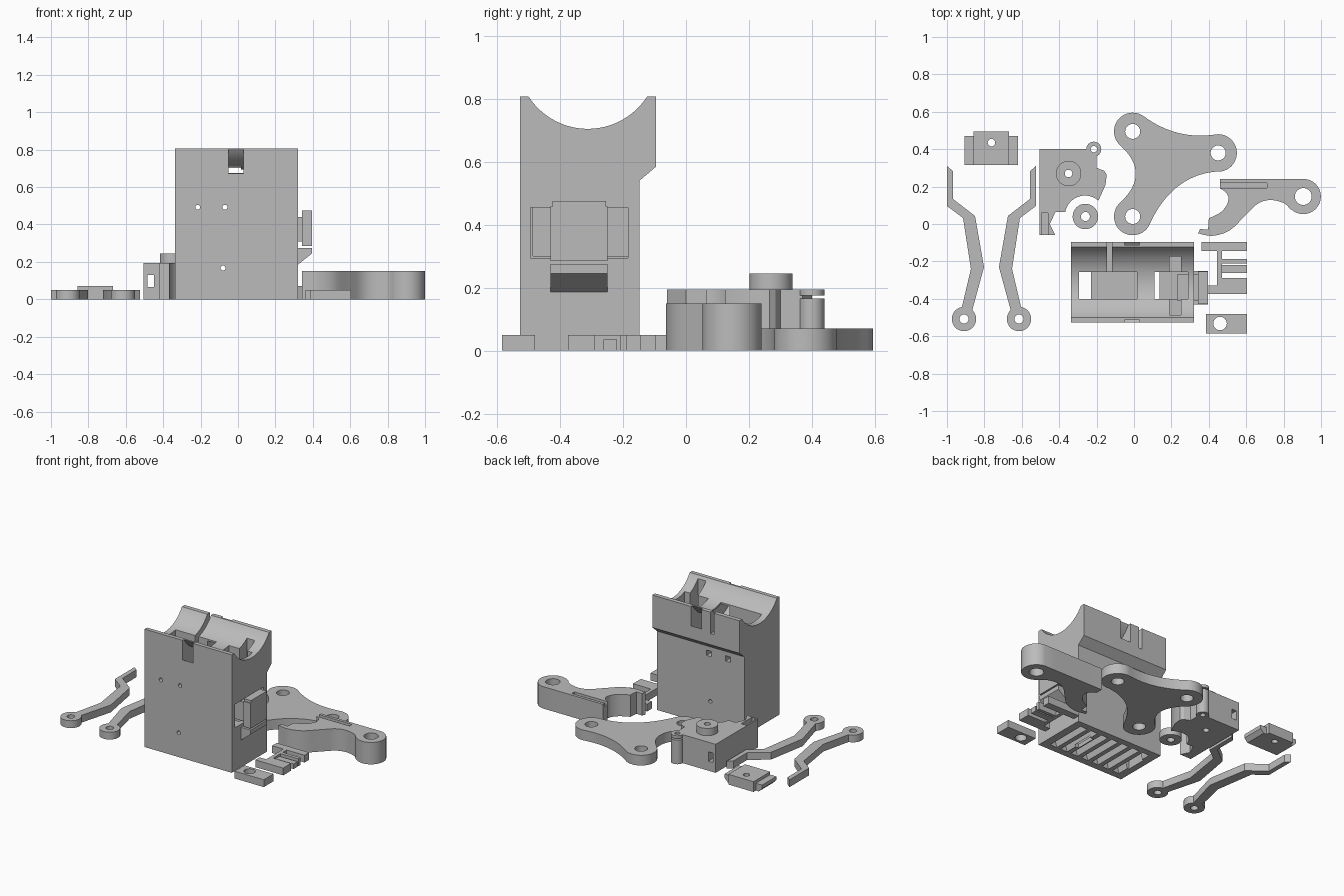
import bpy, bmesh, math
from math import cos, sin, radians
from mathutils import Vector

old = bpy.data.objects.get("Cube")
if old:
    bpy.data.objects.remove(old, do_unlink=True)

GREY = (0.5, 0.5, 0.5, 1)
mat = bpy.data.materials.new("plain grey plastic")
mat.use_nodes = True
mat.diffuse_color = GREY
mat.node_tree.nodes["Principled BSDF"].inputs["Base Color"].default_value = GREY


def prism(name, pts, lo, hi, axis="z"):
    """Extrude a 2D outline along an axis."""
    place = {"z": lambda u, v, t: (u, v, t),
             "y": lambda u, v, t: (u, t, v),
             "x": lambda u, v, t: (t, u, v)}[axis]
    bm = bmesh.new()
    rings = [[bm.verts.new(place(u, v, t)) for u, v in pts] for t in (lo, hi)]
    n = len(pts)
    for ring in rings:
        bm.faces.new(ring)
    for i in range(n):
        j = (i + 1) % n
        bm.faces.new((rings[0][i], rings[0][j], rings[1][j], rings[1][i]))
    bmesh.ops.recalc_face_normals(bm, faces=bm.faces)
    me = bpy.data.meshes.new(name)
    bm.to_mesh(me)
    bm.free()
    me.materials.append(mat)
    ob = bpy.data.objects.new(name, me)
    bpy.context.collection.objects.link(ob)
    return ob


def box(name, x, y, z):
    return prism(name, [(x[0], y[0]), (x[1], y[0]), (x[1], y[1]), (x[0], y[1])], *z)


def arc(c, r, a, b, n=32):
    """Points on a circle from angle a to b in degrees."""
    return [(c[0] + r * cos(radians(a + (b - a) * i / n)),
             c[1] + r * sin(radians(a + (b - a) * i / n))) for i in range(n + 1)]


def disc(name, c, r, lo, hi, axis="z"):
    return prism(name, arc(c, r, 0, 360, 40)[:-1], lo, hi, axis)


def bend(p, c, q, n=16):
    """Inner points of a smooth bend from p to q, pulled towards c."""
    p, c, q = Vector(p), Vector(c), Vector(q)
    return [tuple(p * (1 - t) ** 2 + c * 2 * t * (1 - t) + q * t * t)
            for t in (i / n for i in range(1, n))]


def spline(pts, n=6):
    """Smooth open curve through points."""
    v = [Vector(p) for p in [pts[0], *pts, pts[-1]]]
    out = []
    for a, b, c, d in zip(v, v[1:], v[2:], v[3:]):
        for t in (i / n for i in range(n)):
            out.append(tuple(0.5 * (2 * b + (c - a) * t + (2 * a - 5 * b + 4 * c - d) * t * t
                                    + (3 * b - a - 3 * c + d) * t ** 3)))
    return out + [pts[-1]]


def edit(ob, tools, op="DIFFERENCE"):
    """Cut or join the tools into an object, then delete them."""
    for tool in tools:
        m = ob.modifiers.new("edit", "BOOLEAN")
        m.operation, m.solver, m.object = op, "EXACT", tool
        bpy.context.view_layer.objects.active = ob
        bpy.ops.object.modifier_apply(modifier=m.name)
        bpy.data.objects.remove(tool, do_unlink=True)
    return ob


# Main housing with a cylindrical cradle on top
cradle = (-0.312, 0.929)
profile = [(-.527, 0), (-.148, 0), (-.148, .54), (-.095, .585), (-.095, .807)]
profile += arc(cradle, .224, -33, -147, 40) + [(-.527, .807)]
housing = prism("main_housing", profile, -.338, .322, "x")
ring = arc(cradle, .334, 180, 360, 48) + arc(cradle, .235, 360, 180, 48)
cuts = [prism("tie_groove", ring, -.05, .03, "x"),
        box("left_pocket", (-.235, .016), (-.40, -.257), (.15, 1)),
        box("left_shaft", (-.294, -.23), (-.40, -.257), (-.1, 1)),
        box("right_pocket", (.13, .29), (-.40, -.257), (.15, 1)),
        box("right_shaft", (.11, .137), (-.40, -.257), (-.1, 1)),
        box("cross_pocket", (.19, .25), (-.487, -.175), (.3, 1)),
        box("wire_slot", (-.145, -.118), (-.3, 0), (.66, 1)),
        box("clip_recess", (.23, .5), (-.495, -.185), (.295, .455))]
for x, z in ((-.215, .492), (-.07, .492), (-.08, .167)):
    cuts.append(disc("screw_hole", (x, z), .013, -.7, 0, "y"))
    if z > .3:
        cuts.append(box("nut_trap", (x - .018, x + .018), (-.19, 0), (z - .018, z + .018)))
for i in range(7):
    x = -.285 + .083 * i
    cuts.append(prism("vent", [(x, -.01), (x + .052, -.01), (x + .082, .09), (x + .03, .09)],
                      -.48, -.19, "y"))
edit(housing, cuts)

# Side clip and wedge catch
box("side_clip", (.342, .396), (-.43, -.25), (.285, .458))
box("side_clip_lip", (.342, .396), (-.425, -.255), (.458, .475))
box("side_clip_stem", (.231, .343), (-.41, -.27), (.31, .44))
prism("wedge_catch", [(.32, .275), (.396, .275), (.396, .245), (.32, .185)], -.43, -.25, "y")

# Drive block with an ear, a boss and a window
outline = [(-.505, .40), (-.25, .40), (-.2, .37), (-.2, .30), (-.16, .285), (-.146, .265),
           (-.152, .21), (-.19, .125)]
outline += arc((-.262, .045), .107, 48, 170, 20)
outline += [(-.42, .064), (-.45, 0), (-.42, -.06), (-.505, -.06)]
block = prism("drive_block", outline, 0, .195)
edit(block, [disc("boss", (-.35, .27), .068, .15, .245),
             disc("ear", (-.215, .40), .04, 0, .165),
             disc("ear_cap", (-.215, .40), .04, .175, .195)], "UNION")
edit(block, [disc("boss_hole", (-.35, .27), .02, -1, 1),
             disc("ear_hole", (-.215, .40), .017, -1, 1),
             box("window", (-.485, -.45), (-1, 1), (.065, .13)),
             box("top_slot", (-.495, -.46), (-.055, .06), (.165, 1))])

# Loose roller
edit(disc("roller", (-.26, .04), .068, 0, .05), [disc("hole", (-.26, .04), .024, -1, 1)])

# Three-lobed plate
A, B, C = (-.007, .495), (.45, .38), (-.007, .04)
a, b, c = arc(A, .1, 230, 55), arc(B, .1, 95, -95), arc(C, .1, -30, -230)
plate = a + bend(a[-1], (.23, .445), b[0]) + b + bend(b[-1], (.2, .26), c[0])
plate += c + bend(c[-1], (.09, .27), a[0])
edit(prism("three_lobed_plate", plate, 0, .07),
     [disc("hole", p, .04, -1, 1) for p in (A, B, C)])

# Thick hooked lever
E = (.905, .147)
lever = [(.46, .24), (.83, .24)] + arc(E, .094, 82, -130)
lever += spline([(.835, .08), (.8, .112), (.727, .128), (.66, .107), (.59, .04), (.51, -.035),
                 (.42, -.063), (.343, -.05)])
lever += [(.353, -.027), (.396, -.03)]
lever += spline([(.40, .03), (.46, .06), (.495, .10), (.505, .14), (.49, .17), (.46, .19)])
edit(prism("hooked_lever", lever, 0, .15),
     [disc("hole", E, .045, -1, 1), box("groove", (.44, .71), (.192, .22), (.125, 1))])

# Pair of cranked arms, mirrored
side = [(-.92, -.444), (-.872, -.24), (-.914, .032), (-1, .096), (-1, .31), (-.968, .283),
        (-.968, .134), (-.85, .043), (-.802, -.23), (-.866, -.465)]
for name, flip in (("right_arm", False), ("left_arm", True)):
    def mx(p):
        return (-1.524 - p[0], p[1]) if flip else p
    hub = mx((-.909, -.508))
    arm = prism(name, [mx(p) for p in side], 0, .05)
    edit(arm, [disc("hub", hub, .065, 0, .05)], "UNION")
    edit(arm, [disc("hole", hub, .024, -1, 1)])

# Small stepped cap
cap = prism("stepped_cap", [(-.88, 0), (-.645, 0), (-.62, .025), (-.62, .05), (-.667, .05),
                            (-.667, .07), (-.858, .07), (-.858, .05), (-.905, .05),
                            (-.905, .025)], .315, .47, "y")
edit(cap, [box("cap_tongue", (-.858, -.667), (.46, .495), (0, .07))], "UNION")
edit(cap, [disc("hole", (-.762, .435), .02, -1, 1)])

# Flat spring bracket
bracket = box("spring_bracket", (.445, .47), (-.375, -.095), (0, .05))
edit(bracket, [box("bar", x, y, (0, z)) for x, y, z in (
    ((.36, .605), (-.145, -.095), .05), ((.46, .605), (-.21, -.187), .05),
    ((.46, .605), (-.262, -.22), .035), ((.46, .605), (-.375, -.29), .05),
    ((.395, .46), (-.375, -.33), .05))], "UNION")

# Small drilled block
edit(box("drilled_block", (.385, .605), (-.585, -.48), (0, .05)),
     [disc("hole", (.46, -.532), .036, -1, 1)])

# Smooth curved walls, keep edges sharp
for ob in bpy.context.scene.objects:
    ob.select_set(ob.type == "MESH")
bpy.ops.object.shade_smooth_by_angle(angle=radians(28))
